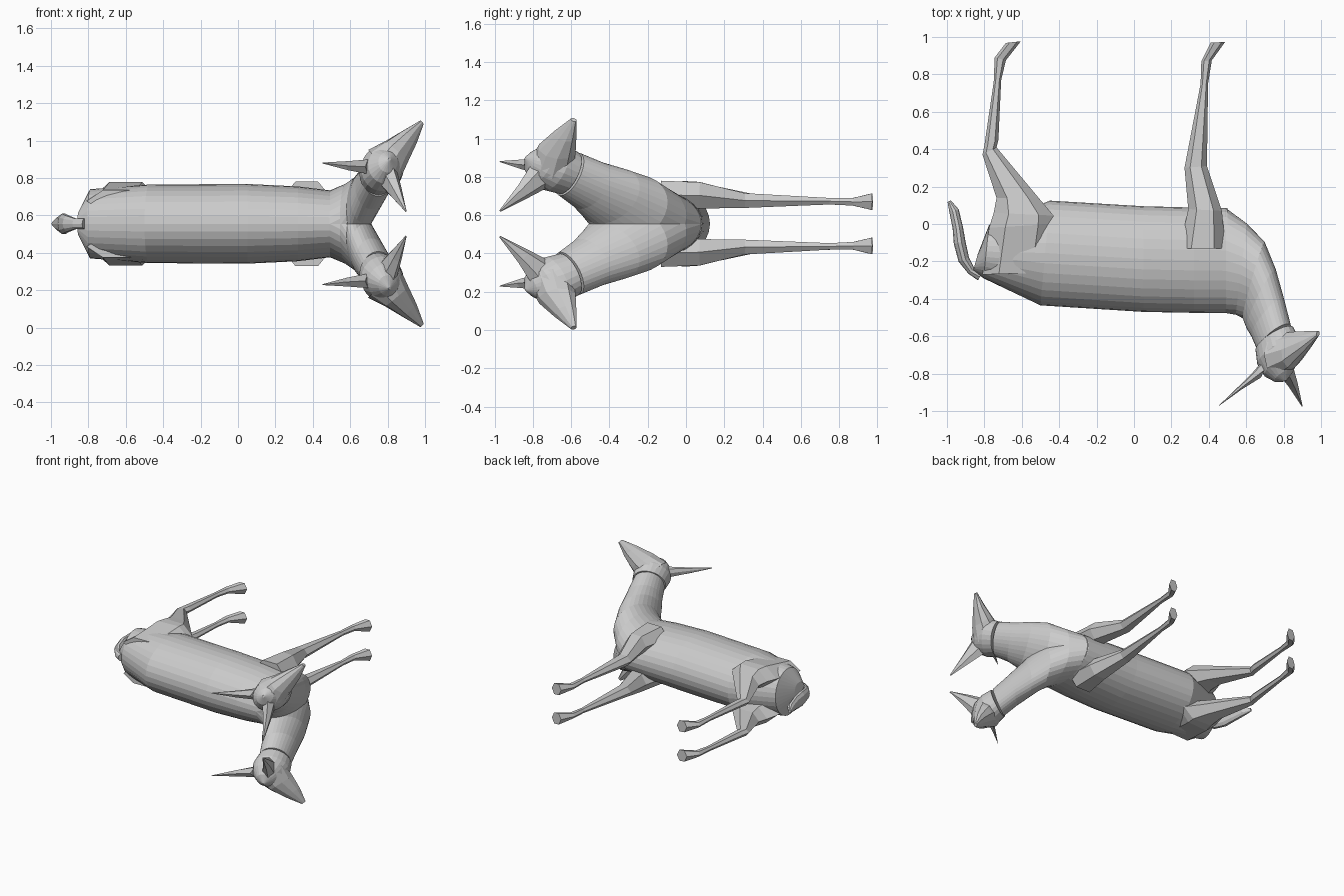
import bpy, bmesh, math
from mathutils import Vector as V

MID = 0.555  # height of the symmetry plane


def loft(name, rings, n, mirror=False):
    """Skin closed rings given as (centre, half axis a, half axis b)."""
    bm = bmesh.new()
    loops = []
    for c, a, b in rings:
        c, a, b = V(c) - V((0, 0, MID)), V(a), V(b)
        loops.append([bm.verts.new(c + a * math.cos(2 * math.pi * i / n)
                                   + b * math.sin(2 * math.pi * i / n)) for i in range(n)])
    for p, q in zip(loops, loops[1:]):
        for i in range(n):
            j = (i + 1) % n
            bm.faces.new((p[i], p[j], q[j], q[i]))
    bm.faces.new(loops[0][::-1])
    bm.faces.new(loops[-1])
    bmesh.ops.recalc_face_normals(bm, faces=bm.faces)
    me = bpy.data.meshes.new(name)
    bm.to_mesh(me)
    bm.free()
    ob = bpy.data.objects.new(name, me)
    ob.location.z = MID
    bpy.context.collection.objects.link(ob)
    if mirror:
        m = ob.modifiers.new("mirror", 'MIRROR')
        m.use_axis = (False, False, True)
    return ob


def edge_ring(p, q, z0, z1, k=1.0):
    """Ring spanning p to q in plan and z0 to z1 in height."""
    p, q = V((*p, 0)), V((*q, 0))
    c = (p + q) / 2
    c.z = (z0 + z1) / 2
    return c, (p - q) / 2, V((0, 0, (z1 - z0) / 2 * k))


# Torso, lying on its side: belly edge, back edge, half width
torso = [((-.835, -.16), (-.86, -.25), .07),
         ((-.775, -.005), (-.805, -.29), .185),
         ((-.45, .125), (-.50, -.435), .21),
         ((.05, .095), (.05, -.47), .213),
         ((.32, .088), (.32, -.475), .2),
         ((.5, .085), (.5, -.476), .178)]
loft("torso", [edge_ring(p, q, MID - h, MID + h) for p, q, h in torso], 32)

# Two necks growing out of the chest
loft("necks", [
    ((.49, -.195, MID), (0, .281, 0), (0, 0, .178)),
    ((.575, -.242, .582), (.03, .243, 0), (0, .02, .187)),
    ((.64, -.30, .633), (.06, .20, 0), (0, .04, .177)),
    ((.68, -.40, .70), (.08, .15, 0), (0, .05, .145)),
    ((.715, -.50, .755), (.088, .095, 0), (0, .05, .122)),
    ((.75, -.61, .815), (.09, .062, 0), (0, .045, .112))], 32, True)


# Heads
def skull_ring(c, r):
    return c, V((.87, .48, 0)) * r, V((0, .36, .93)) * r


loft("heads", [skull_ring((.752, -.615, .82), .118),
               skull_ring((.772, -.685, .85), .13),
               skull_ring((.79, -.755, .87), .108),
               skull_ring((.802, -.81, .885), .06),
               skull_ring((.81, -.838, .9), .008)], 24, True)

# Muzzles
loft("muzzles", [((.78, -.70, .87), (.085, 0, -.08), (0, .115, 0)),
                 ((.85, -.672, .945), (.062, 0, -.052), (.01, .1, -.01)),
                 ((.92, -.63, 1.02), (.035, 0, -.035), (.01, .06, -.01)),
                 ((.984, -.586, 1.098), (.009, 0, -.009), (.002, .016, -.004))], 10, True)

# Pointed ears
loft("outer_ears", [((.71, -.745, .86), (.03, .075, 0), (0, 0, .045)),
                    ((.60, -.845, .866), (.025, .04, 0), (0, 0, .028)),
                    ((.455, -.97, .88), (.003, .004, 0), (0, 0, .003))], 6, True)
loft("inner_ears", [((.80, -.76, .81), (.05, 0, .03), (0, .05, -.055)),
                    ((.845, -.85, .725), (.03, 0, .018), (0, .028, -.03)),
                    ((.898, -.972, .622), (.003, 0, .002), (0, .003, -.003))], 6, True)

# Hanging tail, flattened in plan
tail = [(-.82, -.275, .03, .03), (-.87, -.25, .022, .03), (-.91, -.19, .03, .045),
        (-.932, -.10, .032, .057), (-.942, -.02, .028, .05),
        (-.962, .07, .026, .035), (-.988, .122, .01, .012)]
rings = []
for i, (x, y, r, h) in enumerate(tail):
    a, b = tail[max(i - 1, 0)], tail[min(i + 1, len(tail) - 1)]
    d = V((b[0] - a[0], b[1] - a[1], 0)).normalized()
    rings.append(((x, y, MID), V((d.y, -d.x, 0)) * r, (0, 0, h)))
loft("tail", rings, 10)

# Legs: front edge, rear edge, inner and outer height
hind = [((-.46, -.26), (-.81, -.27), .62, .735),
        ((-.425, 0), (-.775, -.02), .62, .778),
        ((-.43, .045), (-.75, .06), .63, .775),
        ((-.51, .14), (-.735, .14), .64, .755),
        ((-.735, .41), (-.81, .37), .65, .70),
        ((-.725, .45), (-.80, .42), .65, .70),
        ((-.71, .77), (-.75, .76), .656, .69),
        ((-.685, .875), (-.745, .89), .65, .69),
        ((-.605, .977), (-.685, .968), .627, .714)]
fore = [((.49, -.13), (.245, -.13), .63, .78),
        ((.47, .07), (.29, .08), .635, .772),
        ((.39, .31), (.27, .30), .638, .715),
        ((.396, .75), (.356, .75), .656, .69),
        ((.416, .875), (.36, .87), .65, .69),
        ((.487, .973), (.41, .97), .627, .714)]
for name, leg in (("hind_legs", hind), ("front_legs", fore)):
    loft(name, [edge_ring(*s, k=1.155) for s in leg], 6, True)
